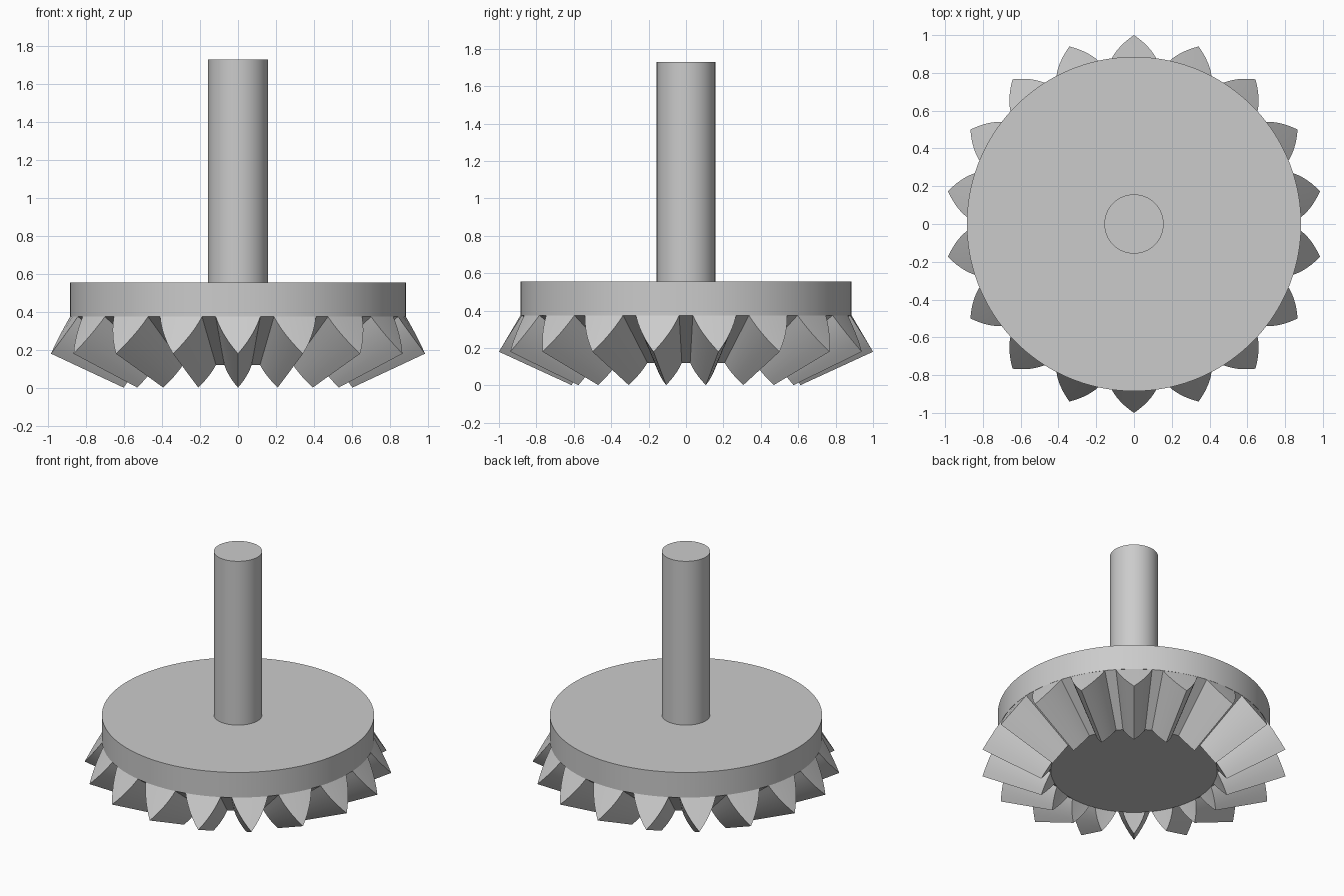
import bpy
import bmesh
import math
from mathutils import Vector

cube = bpy.data.objects.get("Cube")
if cube:
    bpy.data.objects.remove(cube, do_unlink=True)

TEETH = 18
ROWS = 6                       # steps from tooth root to tooth tip
APEX = Vector((0, 0, -0.28))   # point where all tooth lines meet
SHRINK = 0.612                 # inner tooth end relative to outer end
ROOT_R, ROOT_Z = 0.885, 0.375
TIP_R, TIP_Z = 1.0, 0.18
HALF_WIDTH = 0.118

grey = bpy.data.materials.new("light grey metal")
grey.use_nodes = True
colour = (0.6, 0.6, 0.6, 1)
grey.diffuse_color = colour
grey.node_tree.nodes["Principled BSDF"].inputs["Base Color"].default_value = colour


def finish(obj, name):
    """Name, colour and smooth an object, keeping its sharp edges."""
    obj.name = name
    obj.data.materials.clear()
    obj.data.materials.append(grey)
    bpy.ops.object.select_all(action="DESELECT")
    obj.select_set(True)
    bpy.context.view_layer.objects.active = obj
    bpy.ops.object.shade_smooth_by_angle(angle=math.radians(30))


def cylinder(name, radius, bottom, top, sides):
    bpy.ops.mesh.primitive_cylinder_add(
        vertices=sides, radius=radius, depth=top - bottom,
        location=(0, 0, (top + bottom) / 2))
    finish(bpy.context.object, name)


def tooth_grid(bm, centre, inner):
    """One conical tooth end: rows of left, middle and right points up to the tip."""
    grid = []
    for i in range(ROWS + 1):
        s = i / ROWS
        r = ROOT_R + (TIP_R - ROOT_R) * s
        z = ROOT_Z + (TIP_Z - ROOT_Z) * s
        half = HALF_WIDTH * (1 - s) * (1 + 0.45 * s) / r
        row = []
        for side in ((-1, 0, 1) if i < ROWS else (0,)):
            a = centre + side * half
            p = Vector((r * math.cos(a), r * math.sin(a), z))
            if inner:
                p = APEX + (p - APEX) * SHRINK
            row.append(bm.verts.new(p))
        grid.append(row if i < ROWS else row * 3)
    return grid


def face(bm, *verts):
    bm.faces.new(list(dict.fromkeys(verts)))


# Bevel gear: tapered pointed teeth around a truncated cone
bm = bmesh.new()
outer, inner = [], []
for k in range(TEETH):
    angle = math.pi / 2 + k * math.tau / TEETH
    outer.append(tooth_grid(bm, angle, False))
    inner.append(tooth_grid(bm, angle, True))

for k in range(TEETH):
    o, n = outer[k], inner[k]
    for i in range(ROWS):
        for c in (0, 1):       # both tooth ends
            face(bm, o[i][c], o[i][c + 1], o[i + 1][c + 1], o[i + 1][c])
            face(bm, n[i][c], n[i + 1][c], n[i + 1][c + 1], n[i][c + 1])
        for c in (0, 2):       # both flanks
            face(bm, o[i][c], o[i + 1][c], n[i + 1][c], n[i][c])
    # Groove between this tooth and the next
    o2, n2 = outer[(k + 1) % TEETH], inner[(k + 1) % TEETH]
    face(bm, o[0][2], o2[0][0], n2[0][0], n[0][2])

# Flat ends of the cone
for ring in (outer, inner):
    bm.faces.new([v for grid in ring for v in grid[0]])
bmesh.ops.recalc_face_normals(bm, faces=bm.faces[:])
mesh = bpy.data.meshes.new("gear_teeth")
bm.to_mesh(mesh)
bm.free()
gear = bpy.data.objects.new("gear_teeth", mesh)
bpy.context.collection.objects.link(gear)
finish(gear, "gear_teeth")

# Backing disc and shaft
cylinder("backing_disc", ROOT_R, ROOT_Z, 0.555, 144)
cylinder("shaft", 0.157, 0.5, 1.73, 64)
